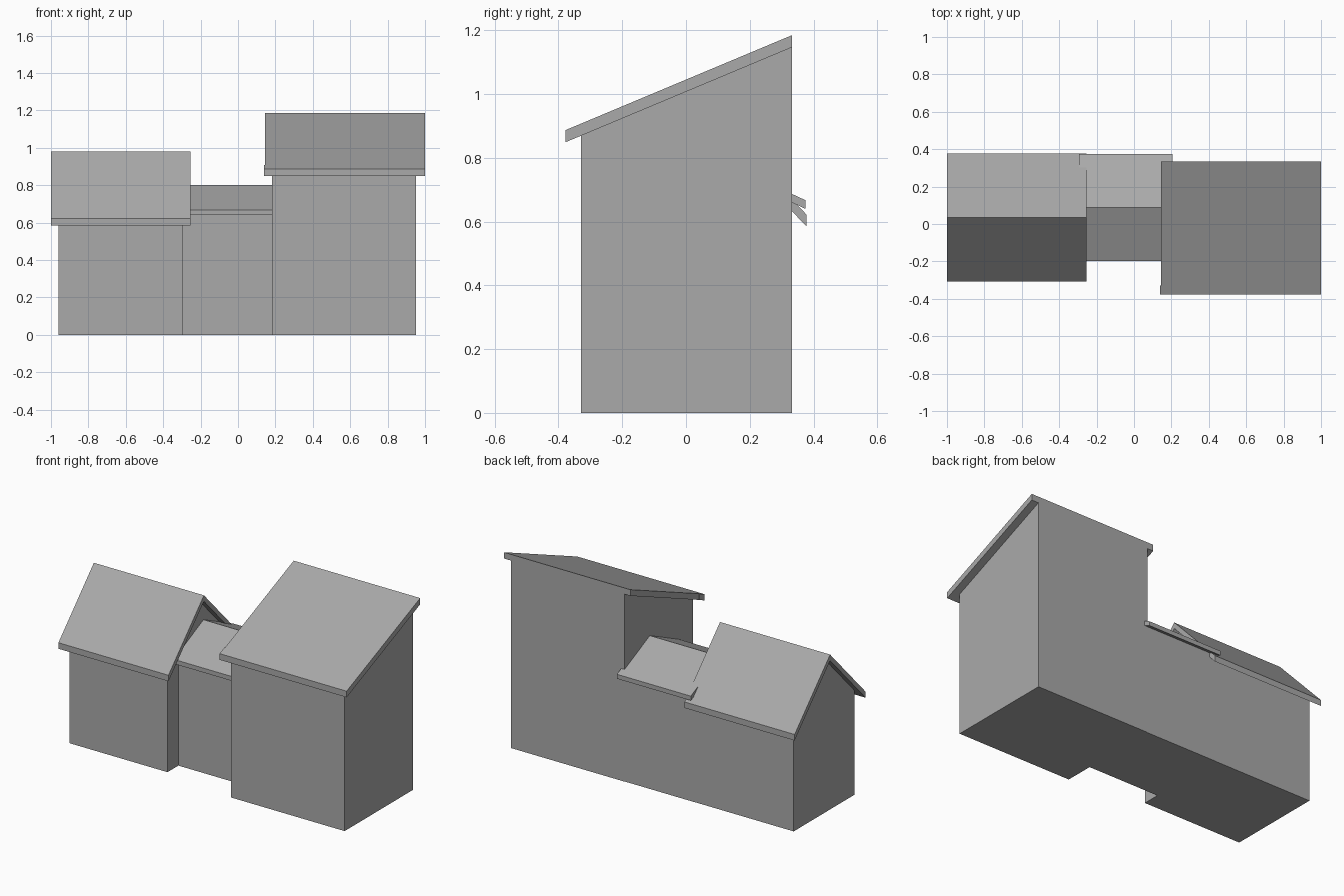
import bpy
import bmesh

cube = bpy.data.objects.get("Cube")
if cube:
    bpy.data.objects.remove(cube)

grey = bpy.data.materials.new("plain grey")
grey.use_nodes = True
grey.diffuse_color = (0.4, 0.4, 0.4, 1)
grey.node_tree.nodes["Principled BSDF"].inputs["Base Color"].default_value = (0.4, 0.4, 0.4, 1)


def extrude_profile(name, profile, x0, x1):
    """Extrude a (y, z) profile along x."""
    bm = bmesh.new()
    face = bm.faces.new([bm.verts.new((x0, y, z)) for y, z in profile])
    moved = bmesh.ops.extrude_face_region(bm, geom=[face])["geom"]
    verts = [v for v in moved if isinstance(v, bmesh.types.BMVert)]
    bmesh.ops.translate(bm, verts=verts, vec=(x1 - x0, 0, 0))
    bmesh.ops.recalc_face_normals(bm, faces=bm.faces)
    mesh = bpy.data.meshes.new(name)
    bm.to_mesh(mesh)
    bm.free()
    mesh.materials.append(grey)
    obj = bpy.data.objects.new(name, mesh)
    bpy.context.collection.objects.link(obj)


def slab(line, thick):
    """Roof profile: a top line and the same line dropped by the thickness."""
    return line + [(y, z - thick) for y, z in reversed(line)]


def gabled_block(name, wall_x, roof_x, ridge, half_wall, half_roof, eave, thick):
    """Walls with gable ends under a symmetrical pitched roof."""
    ry, rz = ridge
    slope = (rz - eave) / half_roof
    wall_top = rz - thick - slope * half_wall
    front, back = ry - half_wall, ry + half_wall
    extrude_profile(name + "_walls", [(front, 0), (back, 0), (back, wall_top),
                                      (ry, rz - thick), (front, wall_top)], *wall_x)
    line = [(ry - half_roof, eave), (ry, rz), (ry + half_roof, eave)]
    extrude_profile(name + "_roof", slab(line, thick), *roof_x)


# Two gabled blocks
gabled_block("right_house", (-0.96, -0.295), (-1, -0.255),
             (0.035, 0.98), 0.295, 0.343, 0.622, 0.037)
gabled_block("middle_house", (-0.295, 0.183), (-0.295, 0.205),
             (0.088, 0.80), 0.243, 0.287, 0.667, 0.027)

# Tall block with a single-pitch roof
y0, y1, eave_y = -0.33, 0.333, -0.378
low, high, thick = 0.887, 1.185, 0.038
slope = (high - low) / (y1 - eave_y)
wall_low = low + slope * (y0 - eave_y) - thick
extrude_profile("tall_house_walls", [(y0, 0), (y1, 0), (y1, high - thick), (y0, wall_low)],
                0.183, 0.953)
extrude_profile("tall_house_roof", slab([(eave_y, low), (y1, high)], thick), 0.144, 1)

# Small lip at the roof's low corner
lip = [(eave_y, low), (y0, low + slope * (y0 - eave_y))]
extrude_profile("tall_house_roof_lip", slab(lip, thick), 0.14, 0.144)
